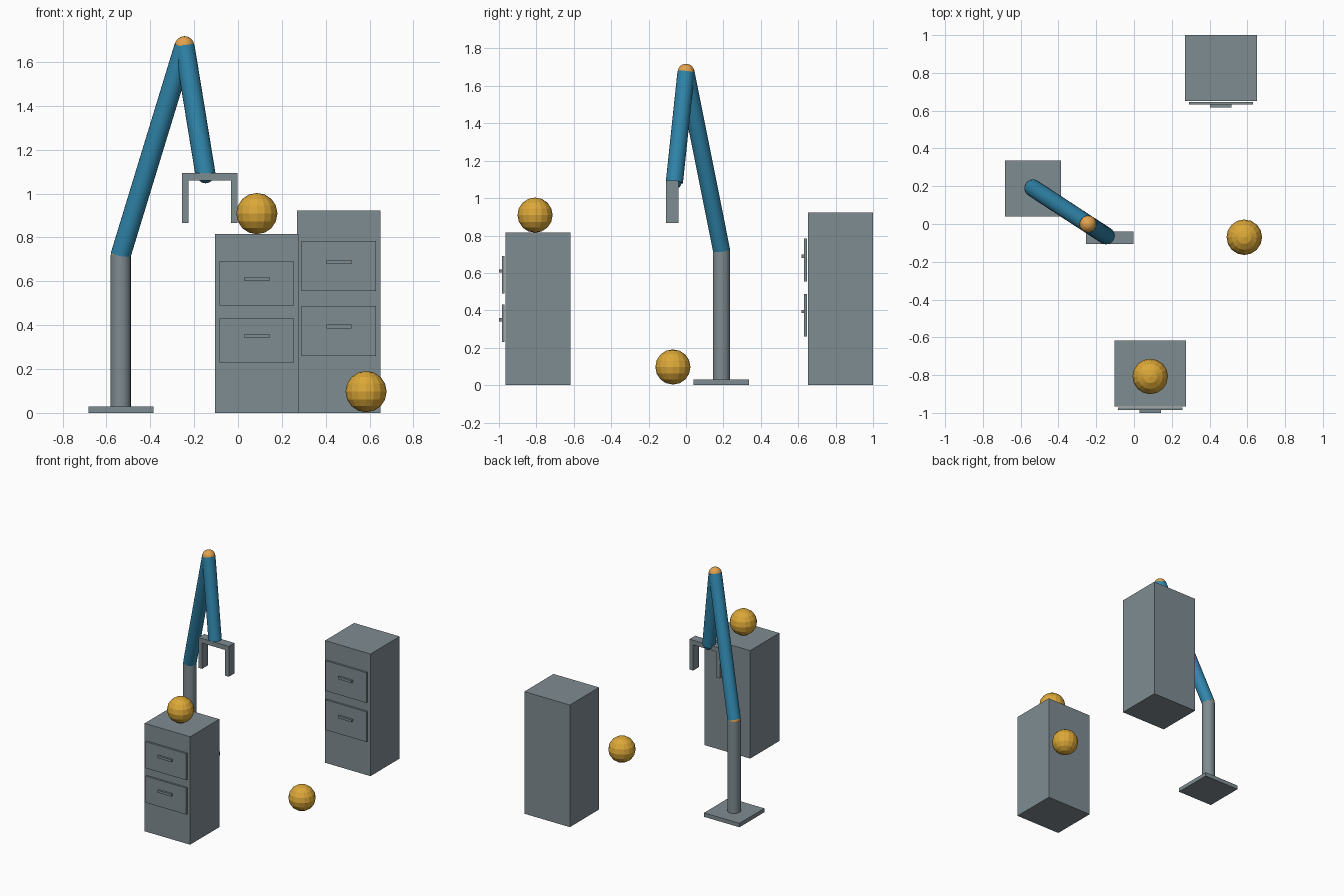
import bpy, math
from mathutils import Vector

if "Cube" in bpy.data.objects:
    bpy.data.objects.remove(bpy.data.objects["Cube"])


def material(name, rgb):
    """Flat colour given as 0-255 sRGB, stored as linear."""
    m = bpy.data.materials.new(name)
    lin = [((c / 255 + 0.055) / 1.055) ** 2.4 for c in rgb]
    m.diffuse_color = (*lin, 1)
    m.use_nodes = True
    m.node_tree.nodes["Principled BSDF"].inputs["Base Color"].default_value = m.diffuse_color
    return m


GREY = material("steel_grey", (127, 140, 145))
BLUE = material("arm_blue", (48, 134, 172))
GOLD = material("ball_gold", (220, 168, 56))
ORANGE = material("joint_orange", (226, 162, 78))


def finish(name, mat, smooth=False):
    o = bpy.context.object
    o.name = name
    o.data.materials.append(mat)
    if smooth:
        bpy.ops.object.shade_smooth_by_angle(angle=math.radians(30))
    return o


def box(name, x, y, z, mat=GREY):
    """Box from its (min, max) extents on each axis."""
    bpy.ops.mesh.primitive_cube_add(size=1, location=[sum(r) / 2 for r in (x, y, z)])
    o = finish(name, mat)
    o.scale = [r[1] - r[0] for r in (x, y, z)]
    return o


def ball(name, centre, radius, mat, segments=16, rings=8, smooth=False):
    bpy.ops.mesh.primitive_uv_sphere_add(segments=segments, ring_count=rings,
                                         radius=radius, location=centre)
    return finish(name, mat, smooth)


def rod(name, a, b, radius, mat):
    a, b = Vector(a), Vector(b)
    bpy.ops.mesh.primitive_cylinder_add(vertices=24, radius=radius, depth=(b - a).length,
                                        location=(a + b) / 2)
    o = finish(name, mat, True)
    o.rotation_euler = (b - a).to_track_quat('Z', 'Y').to_euler()
    return o


def cabinet(name, cx, front, depth, height, drawers, width=0.38):
    """Cabinet body with floating drawer fronts and bar handles."""
    box(name + "_body", (cx - width / 2, cx + width / 2), (front, front + depth), (0, height))
    for i, (z0, z1) in enumerate(drawers):
        box(f"{name}_drawer_{i}", (cx - 0.17, cx + 0.17), (front - 0.02, front - 0.006), (z0, z1))
        zc = (z0 + z1) / 2 + 0.02
        box(f"{name}_handle_{i}", (cx - 0.057, cx + 0.057), (front - 0.035, front - 0.02),
            (zc - 0.009, zc + 0.009))


# Cabinets
cabinet("low_cabinet", 0.086, -0.965, 0.348, 0.815, [(0.23, 0.43), (0.49, 0.69)])
cabinet("tall_cabinet", 0.46, 0.652, 0.348, 0.922, [(0.26, 0.488), (0.555, 0.783)])

# Balls
ball("cabinet_ball", (0.086, -0.807, 0.909), 0.094, GOLD)
ball("floor_ball", (0.584, -0.07, 0.097), 0.094, GOLD)

# Robot arm
shoulder, elbow, wrist = (-0.535, 0.19, 0.72), (-0.244, 0.0, 1.673), (-0.148, -0.062, 1.085)
R = 0.046
box("base_plate", (-0.682, -0.386), (0.04, 0.336), (0, 0.03))
rod("column", (-0.535, 0.19, 0.03), shoulder, R, GREY)
rod("upper_arm", shoulder, elbow, R, BLUE)
rod("forearm", elbow, wrist, R, BLUE)
ball("shoulder_joint", shoulder, 0.045, ORANGE, 24, 12, True)
ball("elbow_joint", elbow, 0.045, ORANGE, 24, 12, True)
ball("wrist_joint", wrist, 0.038, BLUE, 24, 12, True)

# Gripper
box("gripper_bar", (-0.255, -0.002), (-0.107, -0.039), (1.06, 1.095))
for i, x in enumerate((-0.255, -0.032)):
    box(f"gripper_finger_{i}", (x, x + 0.03), (-0.107, -0.039), (0.866, 1.06))
